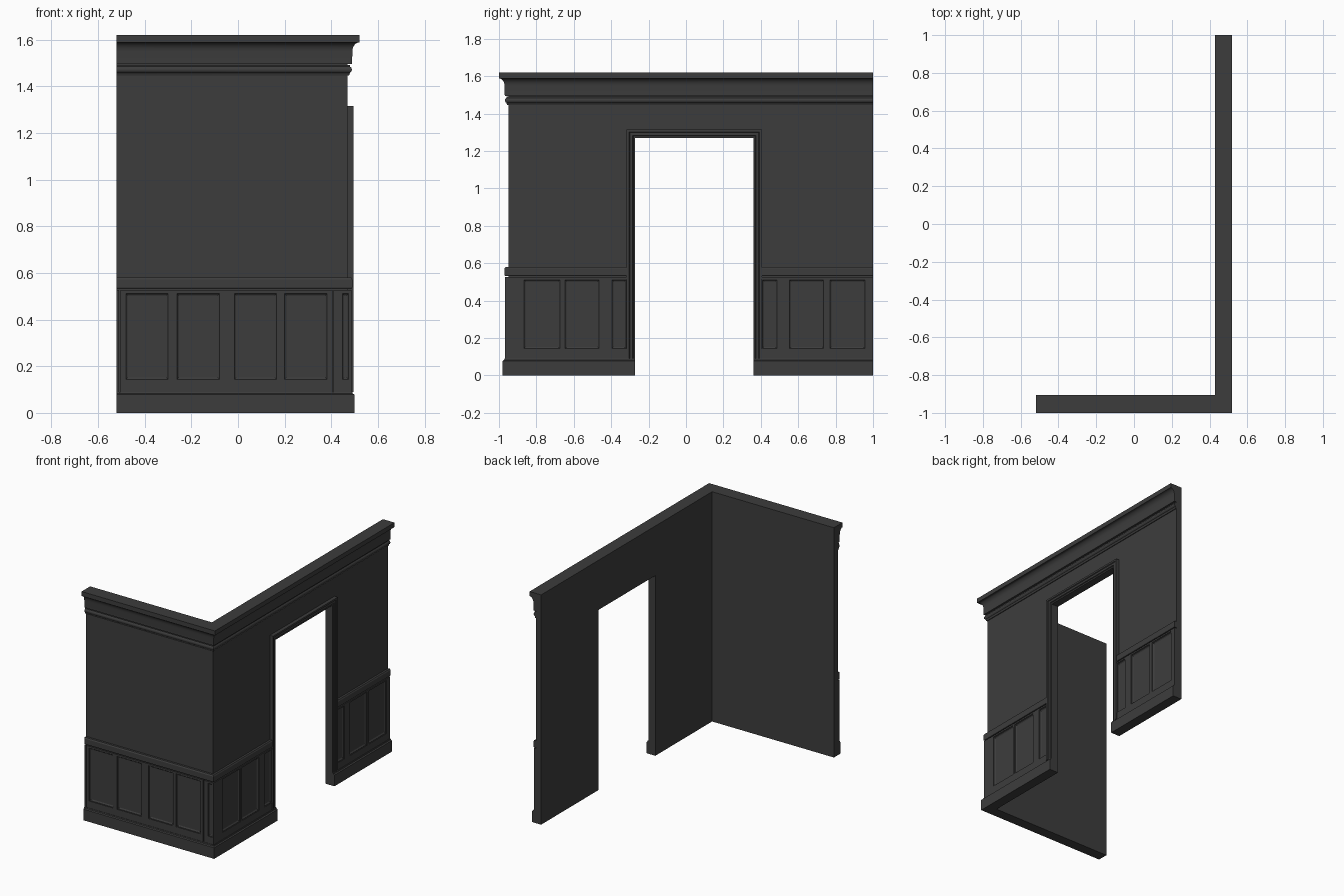
import bpy
import bmesh
import math

cube = bpy.data.objects.get("Cube")
if cube:
    bpy.data.objects.remove(cube, do_unlink=True)

paint = bpy.data.materials.new("charcoal_paint")
paint.use_nodes = True
grey = (0.046, 0.046, 0.046, 1)
paint.diffuse_color = grey
paint.node_tree.nodes["Principled BSDF"].inputs["Base Color"].default_value = grey

# Main planes of the walls and the doorway
LEFT, FAR, TOP = -0.52, 1.0, 1.62
FACE_X, FACE_Y = 0.47, -0.95
BACK_X, BACK_Y = 0.43, -0.905
DOOR_A, DOOR_B, DOOR_TOP = -0.272, 0.36, 1.27
CASING = 0.045
BASE_TOP, FRAME_TOP, FRAME_D = 0.09, 0.526, 0.017
PANEL_LOW, PANEL_HIGH = 0.14, 0.515


def loft(name, groups, smooth=False):
    """Each group is a list of matching closed loops, joined and capped."""
    bm = bmesh.new()
    for loops in groups:
        rings = [[bm.verts.new(p) for p in loop] for loop in loops]
        n = len(rings[0])
        for a, b in zip(rings, rings[1:]):
            for i in range(n):
                j = (i + 1) % n
                bm.faces.new((a[i], a[j], b[j], b[i]))
        bm.faces.new(rings[0])
        bm.faces.new(rings[-1])
    bmesh.ops.recalc_face_normals(bm, faces=bm.faces)
    mesh = bpy.data.meshes.new(name)
    bm.to_mesh(mesh)
    bm.free()
    mesh.materials.append(paint)
    ob = bpy.data.objects.new(name, mesh)
    bpy.context.collection.objects.link(ob)
    if smooth:
        bpy.ops.object.select_all(action='DESELECT')
        ob.select_set(True)
        bpy.context.view_layer.objects.active = ob
        bpy.ops.object.shade_smooth_by_angle(angle=math.radians(35))
    return ob


# Places a point by run, distance out of the wall, and height
def on_front(u, d, z):
    return (u, FACE_Y - d, z)


def on_side(u, d, z):
    return (FACE_X + d, u, z)


def corner(d, z):
    return (FACE_X + d, FACE_Y - d, z)


def rect(place, u0, u1, z0, z1, d):
    return [place(u0, d, z0), place(u1, d, z0), place(u1, d, z1), place(u0, d, z1)]


def block(place, u0, u1, z0, z1, d):
    return [rect(place, u0, u1, z0, z1, e) for e in (0, d)]


def run_front(profile):
    return [on_front(LEFT, d, z) for d, z in profile]


def run_corner(profile):
    return [corner(d, z) for d, z in profile]


def run_side(profile, y):
    return [on_side(y, d, z) for d, z in profile]


# Plain walls
loft("front_wall", [[[(x, y, z) for x, y in ((LEFT, FACE_Y), (BACK_X, FACE_Y),
                                            (BACK_X, BACK_Y), (LEFT, BACK_Y))]
                     for z in (0, TOP)]])
outline = [(FACE_Y, 0), (DOOR_A, 0), (DOOR_A, DOOR_TOP), (DOOR_B, DOOR_TOP),
           (DOOR_B, 0), (FAR, 0), (FAR, TOP), (FACE_Y, TOP)]
loft("doorway_wall", [[[(x, y, z) for y, z in outline] for x in (BACK_X, FACE_X)]])

# Crown moulding with a cove, and a round bead below it
cove = [(0.05 - 0.03 * math.sin(t), 1.588 - 0.04 * (1 - math.cos(t)))
        for t in [math.pi / 2 * i / 6 for i in range(7)]]
crown = [(0, TOP), (0.05, TOP)] + cove + [(0.019, 1.495), (0, 1.495)]
bead = [(0, 1.49), (0.01, 1.49)]
bead += [(0.006 + 0.012 * math.cos(t), 1.471 + 0.014 * math.sin(t))
         for t in [math.pi * (0.4 - i / 7.5) for i in range(7)]]
bead += [(0.008, 1.45), (0.005, 1.445), (0, 1.445)]
for name, profile in (("crown_moulding", crown), ("crown_bead", bead)):
    loft(name, [[run_front(profile), run_corner(profile), run_side(profile, FAR)]], True)

# Baseboard and chair rail, both broken by the doorway
baseboard = [(0, 0), (0.03, 0), (0.03, 0.078), (0.022, 0.083), (0.02, BASE_TOP),
             (0, BASE_TOP)]
chair_rail = [(0, 0.532), (0.017, 0.532), (0.02, 0.537), (0.02, 0.572),
              (0.015, 0.58), (0, 0.58)]
for name, profile, gap in (("baseboard", baseboard, 0), ("chair_rail", chair_rail, CASING)):
    loft(name, [[run_front(profile), run_corner(profile), run_side(profile, DOOR_A - gap)],
                [run_side(profile, DOOR_B + gap), run_side(profile, FAR)]])

# Stepped door casing
steps = [(0, 0), (0, 0.014), (0.010, 0.014), (0.013, 0.02), (0.028, 0.02),
         (0.032, 0.025), (CASING, 0.025), (CASING, 0)]
loft("door_casing", [[
    [on_side(DOOR_A - w, d, BASE_TOP) for w, d in steps],
    [on_side(DOOR_A - w, d, DOOR_TOP + w) for w, d in steps],
    [on_side(DOOR_B + w, d, DOOR_TOP + w) for w, d in steps],
    [on_side(DOOR_B + w, d, BASE_TOP) for w, d in steps]]])


# Wainscot: stiles and rails around recessed panels
def wainscot(name, place, sections):
    frame, panels = [], []
    for start, end, openings in sections:
        edges = [start] + [u for pair in openings for u in pair] + [end]
        for a, b in zip(edges[::2], edges[1::2]):
            if b - a > 0.001:
                frame.append(block(place, a, b, BASE_TOP, FRAME_TOP, FRAME_D))
        for a, b in openings:
            frame.append(block(place, a, b, BASE_TOP, PANEL_LOW, FRAME_D))
            frame.append(block(place, a, b, PANEL_HIGH, FRAME_TOP, FRAME_D))
            panels.append([rect(place, a + i, b - i, PANEL_LOW + i, PANEL_HIGH - i, d)
                           for i, d in ((0, 0), (0, 0.013), (0.004, 0.013),
                                        (0.007, 0.009), (0.012, 0.006))])
    loft(name + "_wainscot_frame", frame)
    loft(name + "_wainscot_panels", panels)


wainscot("front", on_front, [
    (LEFT, -0.509, []),
    (-0.504, 0.405, [(-0.485, -0.295), (-0.265, -0.075), (-0.02, 0.17), (0.195, 0.385)]),
    (0.41, FACE_X + FRAME_D, [(0.443, 0.477)])])
wainscot("side", on_side, [
    (FACE_Y, DOOR_A - CASING, [(-0.87, -0.67), (-0.65, -0.46), (-0.40, DOOR_A - CASING)]),
    (DOOR_B + CASING, FAR, [(DOOR_B + CASING, 0.49), (0.55, 0.74), (0.765, 0.96)])])
